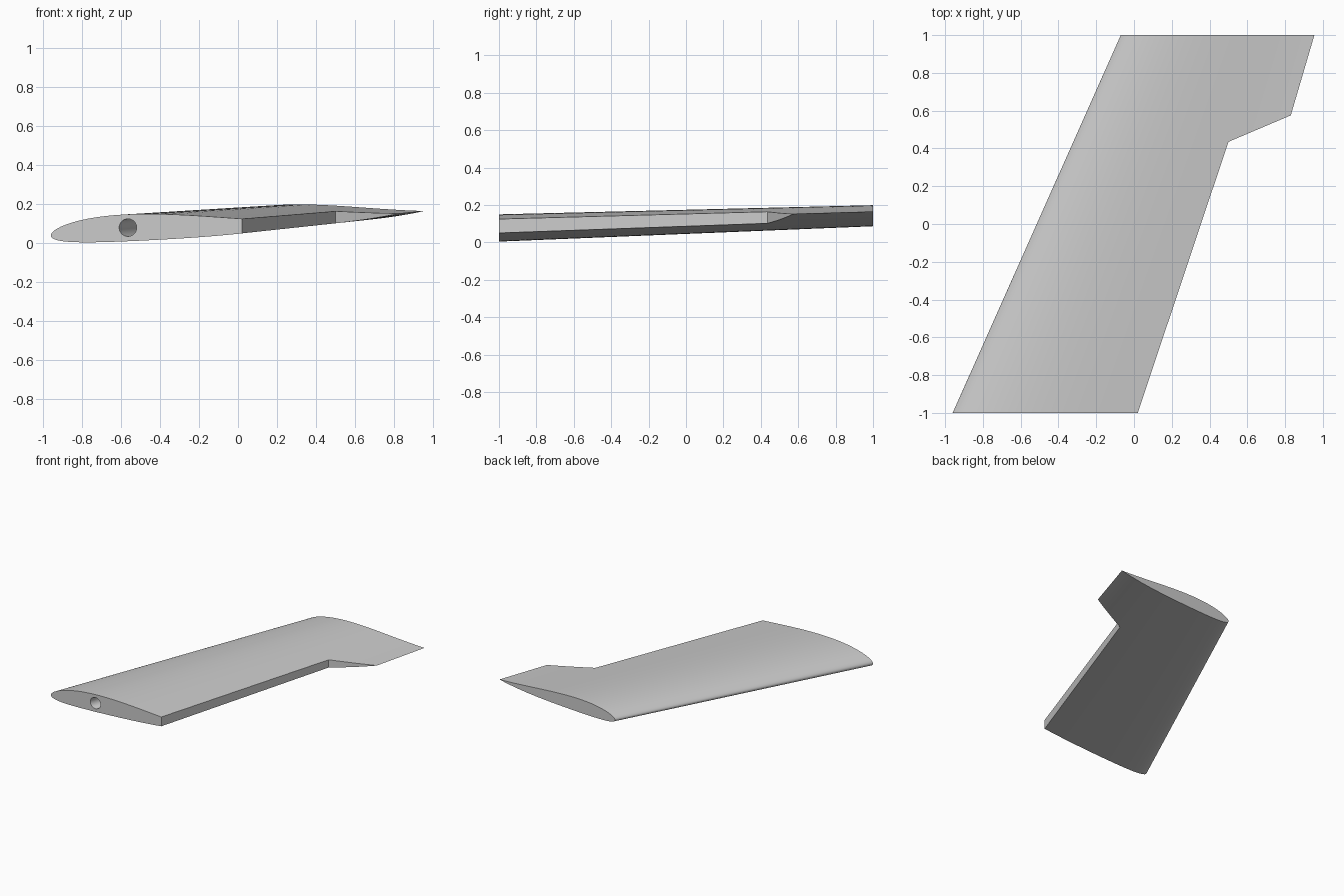
import bpy
import bmesh
import math
from mathutils import Vector

default = bpy.data.objects.get("Cube")
if default:
    bpy.data.objects.remove(default, do_unlink=True)

grey = bpy.data.materials.new("plain grey")
grey.use_nodes = True
COLOUR = (0.6, 0.6, 0.6, 1)
grey.diffuse_color = COLOUR
grey.node_tree.nodes["Principled BSDF"].inputs["Base Color"].default_value = COLOUR


def loft(name, rings):
    """Closed solid through rings with equal point counts."""
    bm = bmesh.new()
    rows = [[bm.verts.new(p) for p in ring] for ring in rings]
    n = len(rows[0])
    for a, b in zip(rows, rows[1:]):
        for i in range(n):
            j = (i + 1) % n
            bm.faces.new((a[i], a[j], b[j], b[i]))
    bm.faces.new(rows[0][::-1])
    bm.faces.new(rows[-1])
    bmesh.ops.recalc_face_normals(bm, faces=bm.faces)
    mesh = bpy.data.meshes.new(name)
    bm.to_mesh(mesh)
    bm.free()
    mesh.materials.append(grey)
    obj = bpy.data.objects.new(name, mesh)
    bpy.context.collection.objects.link(obj)
    return obj


# Aerofoil in chord units: thickness wrapped around a curved mean line
STEPS = 40


def aerofoil():
    def point(k, side):
        x = (1 - math.cos(math.pi * k / STEPS)) / 2
        mean = 0.17 * x - 0.289 * x**2 + 0.169 * x**3
        half = 0.52 * (0.2969 * math.sqrt(x) - 0.126 * x - 0.3516 * x**2
                       + 0.2843 * x**3 - 0.1036 * x**4)
        return x, mean + side * half
    upper = [point(k, 1) for k in range(STEPS, -1, -1)]
    lower = [point(k, -1) for k in range(1, STEPS)]
    return upper + lower


def station(y, nose_x, nose_z, chord):
    return [Vector((nose_x + x * chord, y, nose_z + z * chord)) for x, z in aerofoil()]


# Swept, tapered wing panel
wing = loft("wing_panel", [station(-1, -0.96, 0.04, 1.327),
                           station(1, -0.07, 0.114, 1.025)])

# Trailing edge cut-out for the control surface
outline = [(-0.047, -1.2), (0.5, 0.435), (0.83, 0.575), (1.2, 0.732), (1.2, -1.2)]
notch = loft("flap_cutter", [[(x, y, z) for x, y in outline] for z in (-0.5, 0.7)])


# Spar hole following the sweep
def circle(y):
    cx, cz = -0.565 + 0.4 * (y + 1), 0.08 + 0.035 * (y + 1)
    angles = [math.tau * i / 32 for i in range(32)]
    return [(cx + 0.045 * math.cos(a), y, cz + 0.045 * math.sin(a)) for a in angles]


spar = loft("spar_hole_cutter", [circle(-1.1), circle(0.4)])

bpy.context.view_layer.objects.active = wing
for cutter in (notch, spar):
    mod = wing.modifiers.new(cutter.name, "BOOLEAN")
    mod.operation = "DIFFERENCE"
    mod.solver = "EXACT"
    mod.object = cutter
    bpy.ops.object.modifier_apply(modifier=mod.name)
    bpy.data.objects.remove(cutter, do_unlink=True)

# Smooth skin with crisp cut edges
bpy.ops.object.select_all(action="DESELECT")
wing.select_set(True)
bpy.ops.object.shade_smooth_by_angle(angle=math.radians(30))
